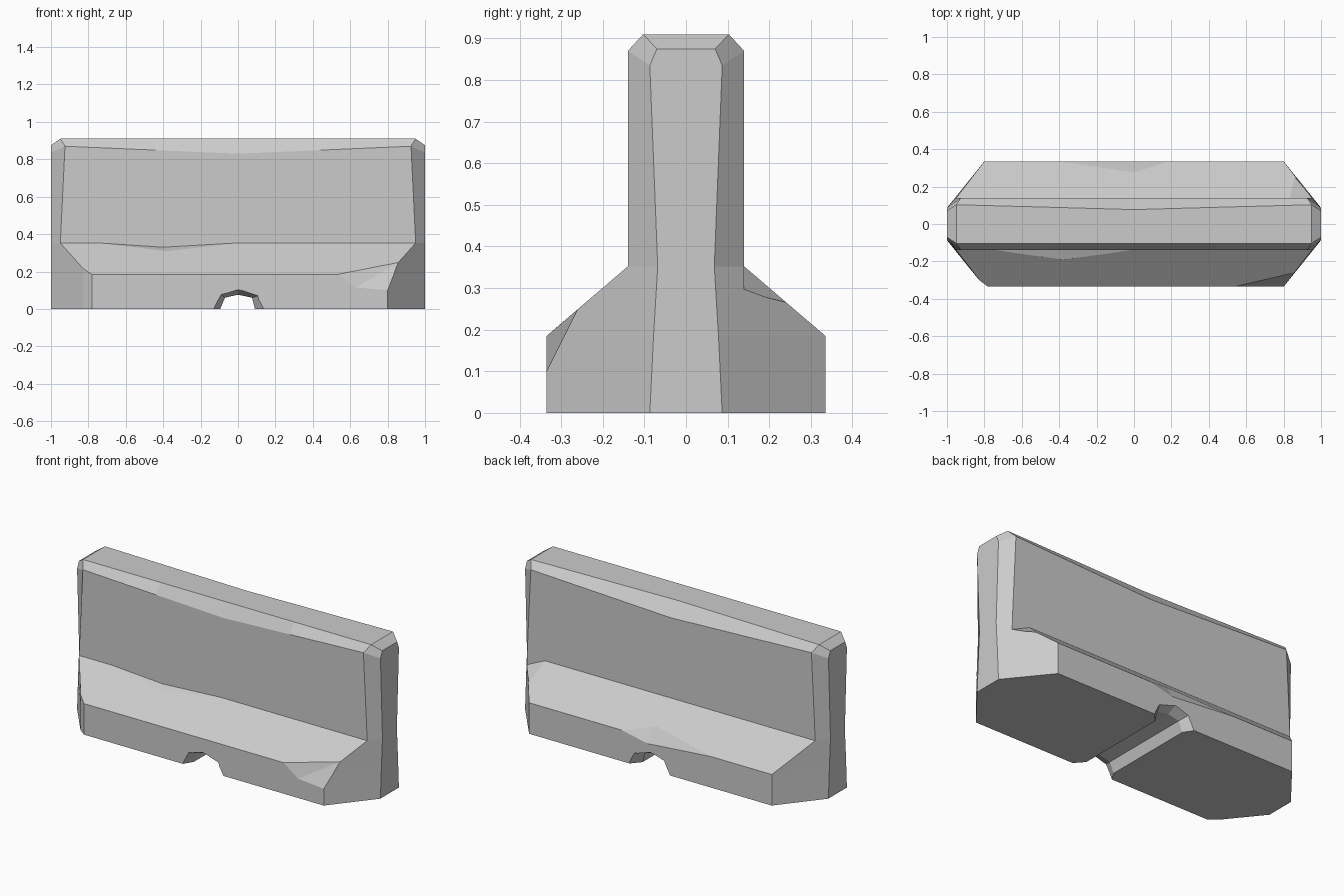
import bpy, bmesh
from mathutils import Vector

if "Cube" in bpy.data.objects:
    bpy.data.objects.remove(bpy.data.objects["Cube"])

# Levels of the body: long-side corner (x, y, z) and end-face corner (y, z)
LEVELS = [
    (0.80, 0.335, 0.000, 0.087, 0.000),
    (0.80, 0.335, 0.185, 0.078, 0.185),
    (0.95, 0.140, 0.352, 0.068, 0.352),
    (0.925, 0.140, 0.870, 0.087, 0.835),
    (0.95, 0.103, 0.910, 0.070, 0.875),
]


def ring(bm, level):
    """12+2 point outline: worn front side, end, worn back side, end."""
    sx, sy, sz, ey, ez = LEVELS[level]
    pts = []
    for s in (-1, 1):                      # front runs left to right, back returns
        d = -s
        pts.append((-d, s * ey, ez))
        for t in (-sx, -0.44, 0, 0.44, sx):
            y, z = s * sy, sz
            wear = max(0, 1 - abs(t) / 0.93)
            if level == 3:                 # sagging lower edge of the top bevel
                z -= 0.04 * wear
            if level == 4 and s > 0:       # worn back edge of the top
                y -= 0.026 * wear
            pts.append((d * t, y, z))
        pts.append((d, s * ey, ez))
    return [bm.verts.new(p) for p in pts]


def finish(bm, name):
    bmesh.ops.recalc_face_normals(bm, faces=bm.faces)
    me = bpy.data.meshes.new(name)
    bm.to_mesh(me)
    bm.free()
    ob = bpy.data.objects.new(name, me)
    bpy.context.collection.objects.link(ob)
    return ob


def hull(name, pts):
    bm = bmesh.new()
    for p in pts:
        bm.verts.new(p)
    bmesh.ops.convex_hull(bm, input=bm.verts)
    return finish(bm, name)


# Barrier body lofted from base to top
bm = bmesh.new()
rings = [ring(bm, i) for i in range(len(LEVELS))]
n = len(rings[0])
for a, b in zip(rings, rings[1:]):
    for i in range(n):
        j = (i + 1) % n
        bm.faces.new((a[i], a[j], b[j], b[i]))
bm.faces.new(rings[0])
top = rings[-1]
bm.faces.new(top[1:6] + top[8:13])
bm.faces.new((top[5], top[6], top[7], top[8]))
bm.faces.new((top[12], top[13], top[0], top[1]))
body = finish(bm, "barrier_body")

# Drain notch with flared mouths
bm = bmesh.new()
inner = [(-0.10, -0.05), (-0.095, 0), (-0.07, 0.06), (0, 0.076), (0.075, 0.06), (0.09, 0), (0.095, -0.05)]
outer = [(-0.15, -0.05), (-0.145, 0), (-0.10, 0.085), (0, 0.115), (0.12, 0.075), (0.16, 0), (0.165, -0.05)]
secs = [[bm.verts.new((x, y, z)) for x, z in prof]
        for y, prof in ((-0.36, outer), (-0.28, inner), (0.28, inner), (0.36, outer))]
for a, b in zip(secs, secs[1:]):
    for i in range(7):
        j = (i + 1) % 7
        bm.faces.new((a[i], a[j], b[j], b[i]))
bm.faces.new(secs[0])
bm.faces.new(secs[-1])
cutters = [finish(bm, "drain_cutter")]

# Chips and gouges, each a small convex cutter
cutters.append(hull("corner_chip", [
    (0.53, -0.336, 0.185), (0.86, -0.26, 0.25), (0.80, -0.335, 0.10),
    (0.63, -0.335, 0.115), (0.87, -0.45, 0.26), (0.82, -0.40, 0.08)]))
cutters.append(hull("ledge_gouge", [
    (-0.75, -0.14, 0.353), (0, -0.14, 0.353), (-0.40, -0.14, 0.33),
    (-0.38, -0.19, 0.308), (-0.38, -0.20, 0.40)]))
cutters.append(hull("back_gouge", [
    (-0.43, 0.336, 0.186), (0.20, 0.336, 0.186), (0, 0.275, 0.237),
    (0.02, 0.335, 0.15), (0, 0.40, 0.24)]))
cutters.append(hull("end_chip", [
    (0.83, 0.14, 0.353), (0.86, 0.25, 0.258), (0.955, 0.14, 0.295),
    (1.0, 0.14, 0.353), (0.95, 0.26, 0.36)]))
cutters.append(hull("rounded_corner", [
    (x, y, z) for z in (-0.1, 0.3)
    for x, y in ((-0.83, -0.298), (-0.78, -0.336), (-0.87, -0.38))]))

bpy.context.view_layer.objects.active = body
for c in cutters:
    c.hide_render = True
    mod = body.modifiers.new(c.name, "BOOLEAN")
    mod.operation = "DIFFERENCE"
    mod.solver = "EXACT"
    mod.object = c
    bpy.ops.object.modifier_apply(modifier=mod.name)
    bpy.data.objects.remove(c)

# Merge coplanar pieces
bm = bmesh.new()
bm.from_mesh(body.data)
bmesh.ops.remove_doubles(bm, verts=bm.verts, dist=0.0008)
bmesh.ops.dissolve_limit(bm, angle_limit=0.008, verts=bm.verts, edges=bm.edges)
bm.to_mesh(body.data)
bm.free()
